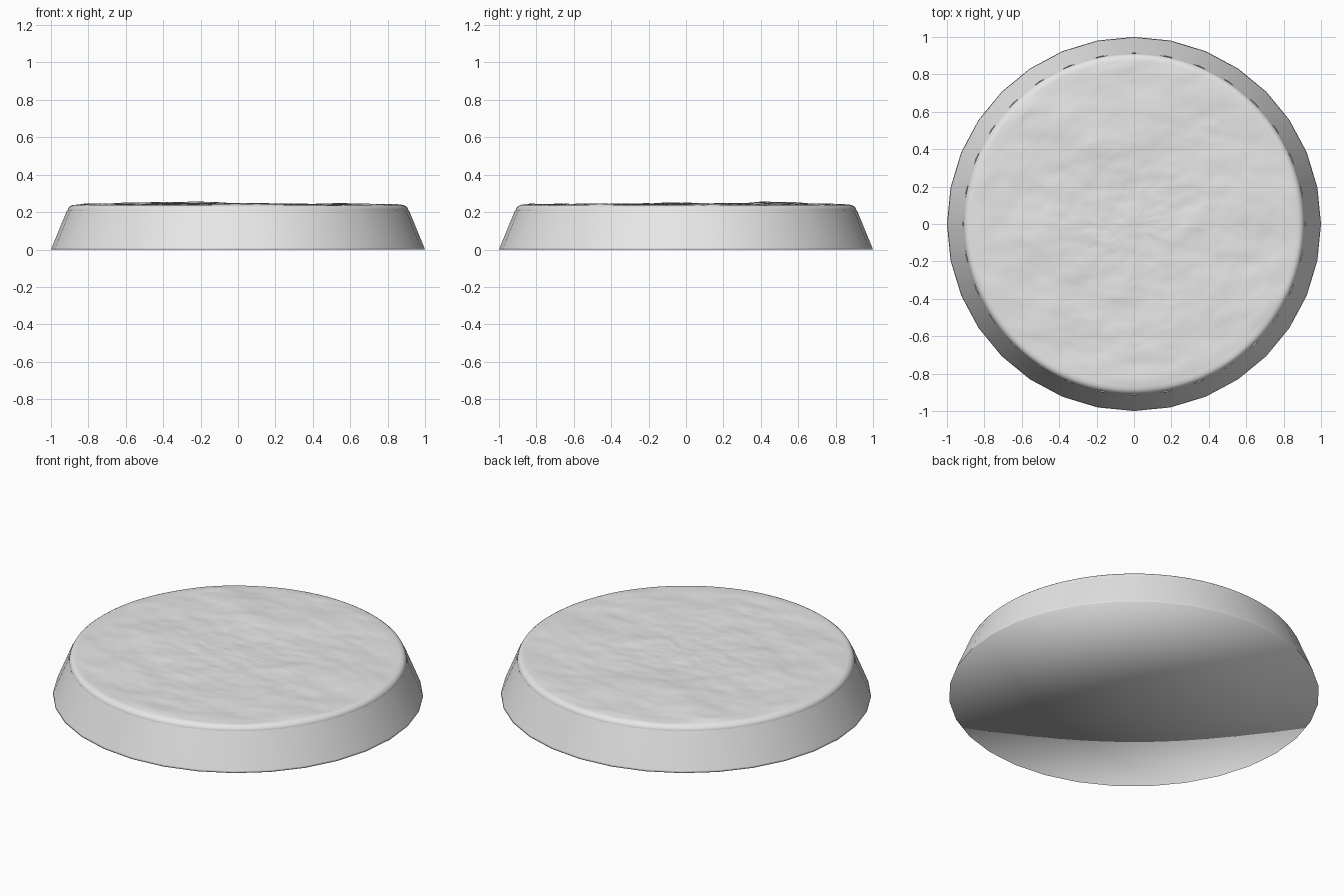
import bpy
import bmesh
from math import sin, cos, pi, exp, hypot
from mathutils import Vector, noise

cube = bpy.data.objects.get("Cube")
if cube:
    bpy.data.objects.remove(cube, do_unlink=True)

# Single plain colour
grey = bpy.data.materials.new("plain grey")
grey.use_nodes = True
grey.diffuse_color = (0.8, 0.8, 0.8, 1)
grey.node_tree.nodes["Principled BSDF"].inputs["Base Color"].default_value = grey.diffuse_color


def lathe(name, profile, sides, cap_z, cap_up, height=None):
    """Revolve (radius, z) points and close one end with a fan of triangles."""
    bm = bmesh.new()
    rings = []
    for r, z in profile:
        ring = []
        for i in range(sides):
            a = 2 * pi * i / sides
            x, y = r * cos(a), r * sin(a)
            ring.append(bm.verts.new((x, y, z + (height(x, y) if height else 0))))
        rings.append(ring)
    for low, high in zip(rings, rings[1:]):
        for i in range(sides):
            j = (i + 1) % sides
            bm.faces.new((low[i], low[j], high[j], high[i]))
    centre = bm.verts.new((0, 0, cap_z + (height(0, 0) if height else 0)))
    end = rings[-1] if cap_up else rings[0]
    for i in range(sides):
        pair = (end[i], end[(i + 1) % sides])
        bm.faces.new((*(pair if cap_up else pair[::-1]), centre))
    for f in bm.faces:
        f.smooth = True
    mesh = bpy.data.meshes.new(name)
    bm.to_mesh(mesh)
    bm.free()
    mesh.materials.append(grey)
    obj = bpy.data.objects.new(name, mesh)
    bpy.context.collection.objects.link(obj)
    return obj


def mound(x, y, cx, cy, size):
    return exp(-((x - cx) ** 2 + (y - cy) ** 2) / size ** 2)


def terrain(x, y):
    """Low rolling ground with fine crests, fading out at the lip."""
    fade = min(1, max(0, (0.9 - hypot(x, y)) / 0.06))
    broad = noise.noise(Vector((x * 2.2, y * 3.2, 1.7))) * 0.008
    fine = noise.fractal(Vector((x * 5, y * 8, 4.3)), 0.9, 2.1, 4) * 0.0055
    hills = 0.010 * mound(x, y, -0.45, -0.05, 0.3) + 0.010 * mound(x, y, -0.2, 0.5, 0.3)
    return fade * (broad + fine + hills + 0.004)


# Sloped plinth with a thin bottom band and a flat underside
lathe("plinth", [(1, 0), (0.996, 0.01), (0.914, 0.21)], 32, 0, False)

# Uneven ground surface with a rounded lip
lip = [(0.911, 0.205), (0.91, 0.215), (0.904, 0.226), (0.895, 0.233)]
rings = 56
inner = [(0.885 * (1 - k / rings), 0.237) for k in range(rings)]
lathe("ground_surface", lip + inner, 160, 0.237, True, terrain)
